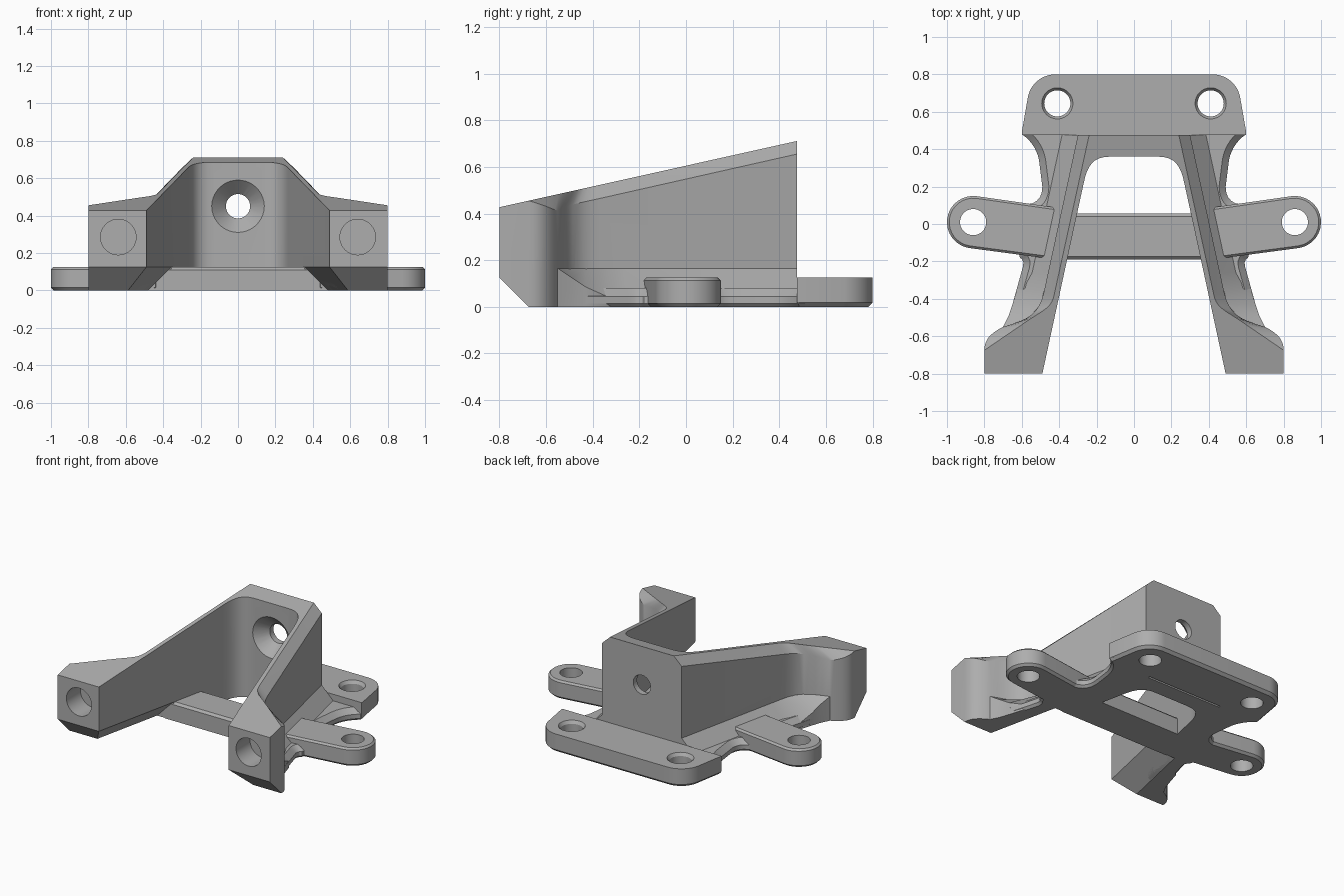
import bpy, bmesh, math
from mathutils import Matrix, Vector
from mathutils.geometry import interpolate_bezier

if "Cube" in bpy.data.objects:
    bpy.data.objects.remove(bpy.data.objects["Cube"])

grey = bpy.data.materials.new("plain_grey")
grey.use_nodes = True
COLOUR = (0.42, 0.42, 0.42, 1)
grey.diffuse_color = COLOUR
grey.node_tree.nodes["Principled BSDF"].inputs["Base Color"].default_value = COLOUR


def finish(name, bm):
    bmesh.ops.remove_doubles(bm, verts=bm.verts, dist=1e-5)
    bmesh.ops.recalc_face_normals(bm, faces=bm.faces)
    mesh = bpy.data.meshes.new(name)
    bm.to_mesh(mesh)
    bm.free()
    mesh.materials.append(grey)
    ob = bpy.data.objects.new(name, mesh)
    bpy.context.collection.objects.link(ob)
    return ob


def mirror(bm):
    """Add the other half across x = 0."""
    geom = bmesh.ops.duplicate(bm, geom=bm.verts[:] + bm.edges[:] + bm.faces[:])["geom"]
    for v in geom:
        if isinstance(v, bmesh.types.BMVert):
            v.co.x = -v.co.x


def loft(bm, rings, closed=True):
    """Skin rings of points and cap the first and last."""
    rows = [[bm.verts.new(p) for p in ring] for ring in rings]
    n = len(rows[0])
    for a, b in zip(rows, rows[1:]):
        for i in range(n if closed else n - 1):
            j = (i + 1) % n
            bm.faces.new((a[i], a[j], b[j], b[i]))
    bm.faces.new(rows[0])
    bm.faces.new(rows[-1])


def prism(name, pts, top, low_bevel, top_bevel, both=False):
    """Upright plate from a plan outline, with chamfered rims."""
    bm = bmesh.new()
    loft(bm, [[(x, y, z) for x, y in pts] for z in (0, top)])
    bmesh.ops.recalc_face_normals(bm, faces=bm.faces)
    for z, width in ((0, low_bevel), (top, top_bevel)):
        rim = [e for e in bm.edges if all(abs(v.co.z - z) < 1e-5 for v in e.verts)]
        if width:
            bmesh.ops.bevel(bm, geom=rim, offset=width, segments=1, profile=0.5,
                            affect='EDGES', clamp_overlap=False)
    if both:
        mirror(bm)
    return finish(name, bm)


def bez(a, b, c, d, n=9):
    pts = interpolate_bezier(*[Vector((*p, 0)) for p in (a, b, c, d)], n)
    return [(p.x, p.y) for p in pts]


def arc(cx, cy, r, a0, a1, n=16):
    angles = [math.radians(a0 + (a1 - a0) * i / n) for i in range(n + 1)]
    return [(cx + r * math.cos(a), cy + r * math.sin(a)) for a in angles]


def drill(bm, centre, r0, r1, depth, axis='Z'):
    """Add a cylinder or cone to a cutter; r0 is on the low side of the axis."""
    turn = Matrix.Rotation(-math.pi / 2, 4, 'X') if axis == 'Y' else Matrix()
    bmesh.ops.create_cone(bm, cap_ends=True, segments=40, radius1=r0, radius2=r1,
                          depth=depth, matrix=Matrix.Translation(centre) @ turn)


def cut(ob, *cutters):
    for cutter in cutters:
        mod = ob.modifiers.new("cut", 'BOOLEAN')
        mod.operation, mod.solver, mod.object = 'DIFFERENCE', 'EXACT', cutter
        bpy.context.view_layer.objects.active = ob
        bpy.ops.object.modifier_apply(modifier=mod.name)


def cone_cutter(*specs):
    bm = bmesh.new()
    for s in specs:
        drill(bm, *s)
    return finish("cutter", bm)


def roof(y):
    return 0.605 + 0.2225 * y


def wall(y):
    return 0.30 + 0.217 * (0.475 - y)


def inner(y):
    return 0.49 - 0.217 * (y + 0.8)


# Main body: back wall and splayed legs under one sloping top
foot = bez((0.70, -0.55), (0.77, -0.585), (0.80, -0.62), (0.80, -0.675))[1:]
outer = [(0.30, 0.475)] + bez((wall(-0.37), -0.37), (0.51, -0.48), (0.56, -0.51), (0.70, -0.55)) + foot
rim = [(0.24, 0.475)] + bez((0.425, -0.37), (0.44, -0.45), (0.47, -0.45), (0.58, -0.525))
straight = len(rim)
for i in range(len(foot)):
    t = (i + 1) / len(foot)
    rim.append((0.58 + 0.22 * t, -0.525 - 0.15 * t))
inside = [(0.80, -0.80), (0.49, -0.80)] + bez(
    (inner(0.22), 0.22), (0.25, 0.31), (0.22, 0.36), (0.13, 0.36)) + [(0, 0.36)]
low = [(0, 0.475)] + outer + inside
high = [(0, 0.475)] + rim + inside
middle = []
for i, ((px, py), (qx, qy)) in enumerate(zip(low, high)):
    k = i - 1
    if k < 0 or k >= len(outer):
        drop = 0
    elif k < straight:
        drop = 0.056 + 0.022 * k / straight
    else:
        drop = 0.078 * (len(outer) - 1 - k) / len(foot)
    middle.append((px, py, roof(qy) - drop))
bm = bmesh.new()
loft(bm, [[(x, y, 0) for x, y in low], middle,
          [(x, y, roof(y)) for x, y in high]], closed=False)
mirror(bm)
body = finish("wall_and_legs", bm)

# Thin base plates beside the legs
side = bez((0.60, 0.48), (0.54, 0.44), (0.51, 0.38), (0.505, 0.32)) \
    + bez((0.49, 0.20), (0.49, 0.14), (0.52, 0.11), (0.57, 0.105), 6) \
    + [(0.62, 0.08), (0.62, -0.14)] \
    + bez((0.61, -0.18), (0.59, -0.19), (0.585, -0.21), (0.60, -0.25), 5) \
    + [(0.65, -0.43), (0.665, -0.48), (0.69, -0.54)]
plate = prism("base_plate", [(0.27, 0.55), (0.585, 0.55)] + side
              + [(0.60, -0.56), (0.45, -0.42), (0.27, 0.47)], 0.08, 0.015, 0.035, True)

# Sloped skirts where the legs meet the base
rows = [((wall(y), y), (wall(y) + 0.085, y, 0.08)) for y in (0.475, 0.1, -0.26)]
rows += [((wall(-0.34), -0.34), (0.623, -0.34, 0.045)),
         ((0.50, -0.43), (0.65, -0.43, 0.085)),
         ((0.56, -0.50), (0.67, -0.49, 0.125)),
         ((0.69, -0.55), (0.70, -0.55, 0.165))]
bm = bmesh.new()
loft(bm, [[(w[0] - 0.02, w[1], 0), (w[0] - 0.02, w[1], 0.165), (*w, 0.165), o, (o[0], o[1], 0)]
          for w, o in rows])
mirror(bm)
skirt = finish("leg_skirts", bm)

# Rear mounting flange
half = [(0.60, 0.475), (0.60, 0.49)] + arc(0.42, 0.65, 0.15, 10, 90)
flange = prism("rear_flange", half + [(-x, y) for x, y in reversed(half)], 0.125, 0.018, 0)

# Side mounting arms
arms = prism("side_arms", [(0.36, 0.08), (0.44, -0.187)] + arc(0.86, 0.01, 0.14, -82, 98),
             0.125, 0.015, 0.012, True)

# Bar between the legs
bar = prism("cross_bar", [(-0.42, -0.19), (0.42, -0.19), (0.40, 0.055), (-0.40, 0.055)],
            0.125, 0, 0.015)

# Underside chamfers: along the inner legs and across the feet
bm = bmesh.new()
loft(bm, [[(inner(y) - 0.05, y, 0.175), (inner(y) + 0.175, y, -0.05), (inner(y) - 0.05, y, -0.05)]
          for y in (-0.9, -0.185)])
mirror(bm)
leg_cutter = finish("cutter", bm)
bm = bmesh.new()
loft(bm, [[(x, -0.85, 0.175), (x, -0.625, -0.05), (x, -0.85, -0.05)] for x in (-1, 1)])
toe_cutter = finish("cutter", bm)

# Bolt holes
wall_hole = cone_cutter(((0, 0.42, 0.45), 0.065, 0.065, 0.3, 'Y'))
wall_sink = cone_cutter(((0, 0.3925, 0.45), 0.15, 0.065, 0.085, 'Y'))
foot_holes = cone_cutter(*[((s * 0.64, -0.75, 0.285), 0.095, 0.095, 0.2, 'Y') for s in (-1, 1)])
flange_holes = cone_cutter(*[((s * 0.41, 0.645, 0.06), 0.07, 0.07, 0.4) for s in (-1, 1)])
flange_sinks = cone_cutter(*[((s * 0.41, 0.645, 0.12), 0.07, 0.09, 0.03) for s in (-1, 1)])
arm_holes = cone_cutter(*[((s * 0.86, 0.01, 0.06), 0.07, 0.07, 0.4) for s in (-1, 1)])

cut(body, leg_cutter, toe_cutter, wall_hole, wall_sink, foot_holes)
cut(plate, leg_cutter)
cut(skirt, leg_cutter)
cut(flange, flange_holes, flange_sinks)
cut(arms, arm_holes)
for tool in (leg_cutter, toe_cutter, wall_hole, wall_sink, foot_holes,
             flange_holes, flange_sinks, arm_holes):
    bpy.data.objects.remove(tool)

# Soft curves, crisp edges
for ob in (body, plate, skirt, flange, arms, bar):
    bpy.ops.object.select_all(action='DESELECT')
    ob.select_set(True)
    bpy.context.view_layer.objects.active = ob
    bpy.ops.object.shade_smooth_by_angle(angle=math.radians(28))
